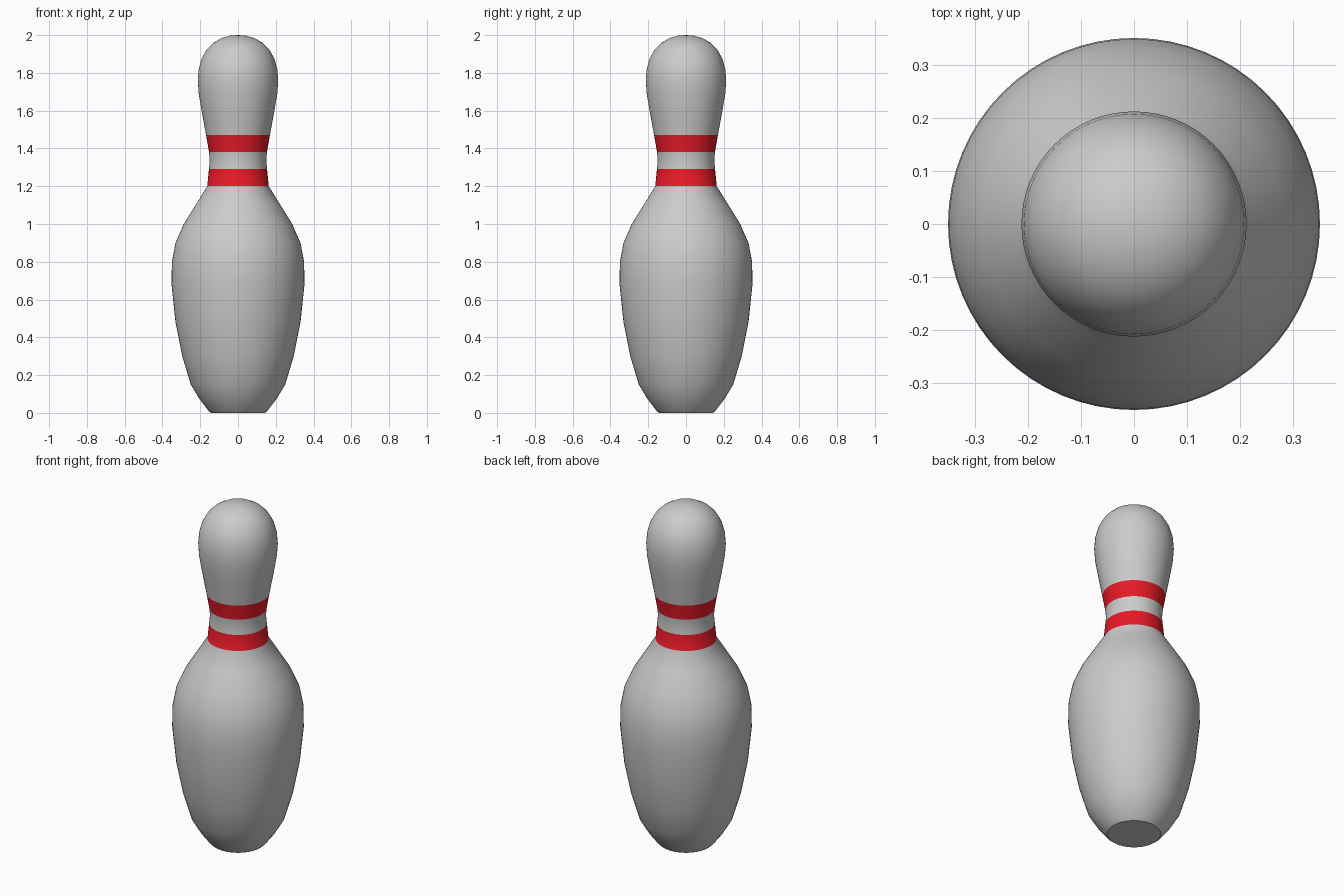
import bpy, bmesh, math

if "Cube" in bpy.data.objects:
    bpy.data.objects.remove(bpy.data.objects["Cube"])

SEGMENTS = 64

# Radius and height up the side of the pin
profile = [
    (0.143, 0.0), (0.157, 0.012), (0.205, 0.075), (0.25, 0.15), (0.295, 0.3),
    (0.331, 0.48), (0.352, 0.68), (0.350, 0.80), (0.331, 0.90),
    (0.287, 1.0), (0.225, 1.1), (0.163, 1.2), (0.154, 1.29), (0.150, 1.335),
    (0.153, 1.38), (0.169, 1.47), (0.191, 1.59), (0.208, 1.69),
    (0.213, 1.76), (0.208, 1.82), (0.193, 1.875), (0.165, 1.925),
    (0.130, 1.96), (0.085, 1.985), (0.04, 1.997),
]
bands = [(1.2, 1.29), (1.38, 1.47)]


def material(name, color):
    mat = bpy.data.materials.new(name)
    mat.diffuse_color = color
    mat.use_nodes = True
    mat.node_tree.nodes["Principled BSDF"].inputs["Base Color"].default_value = mat.diffuse_color
    return mat


def ring(bm, r, z):
    return [bm.verts.new((r * math.cos(a), r * math.sin(a), z))
            for a in (2 * math.pi * i / SEGMENTS for i in range(SEGMENTS))]


# Turned body, with the neck bands coloured by height
bm = bmesh.new()
rings = [ring(bm, r, z) for r, z in profile]
for lower, upper in zip(rings, rings[1:]):
    mid = (lower[0].co.z + upper[0].co.z) / 2
    in_band = any(a < mid < b for a, b in bands)
    for i in range(SEGMENTS):
        j = (i + 1) % SEGMENTS
        face = bm.faces.new((lower[i], lower[j], upper[j], upper[i]))
        face.material_index = int(in_band)

# Flat base and rounded crown
bm.faces.new(rings[0][::-1])
tip = bm.verts.new((0, 0, 2.0))
for i in range(SEGMENTS):
    bm.faces.new((rings[-1][i], rings[-1][(i + 1) % SEGMENTS], tip))

mesh = bpy.data.meshes.new("bowling_pin")
bm.to_mesh(mesh)
bm.free()
mesh.materials.append(material("pin_white", (0.8, 0.8, 0.8, 1)))
mesh.materials.append(material("band_red", (0.8, 0.01, 0.02, 1)))
pin = bpy.data.objects.new("bowling_pin", mesh)
bpy.context.collection.objects.link(pin)

# Smooth sides, sharp base edge
bpy.context.view_layer.objects.active = pin
pin.select_set(True)
bpy.ops.object.shade_smooth_by_angle(angle=math.radians(35))
